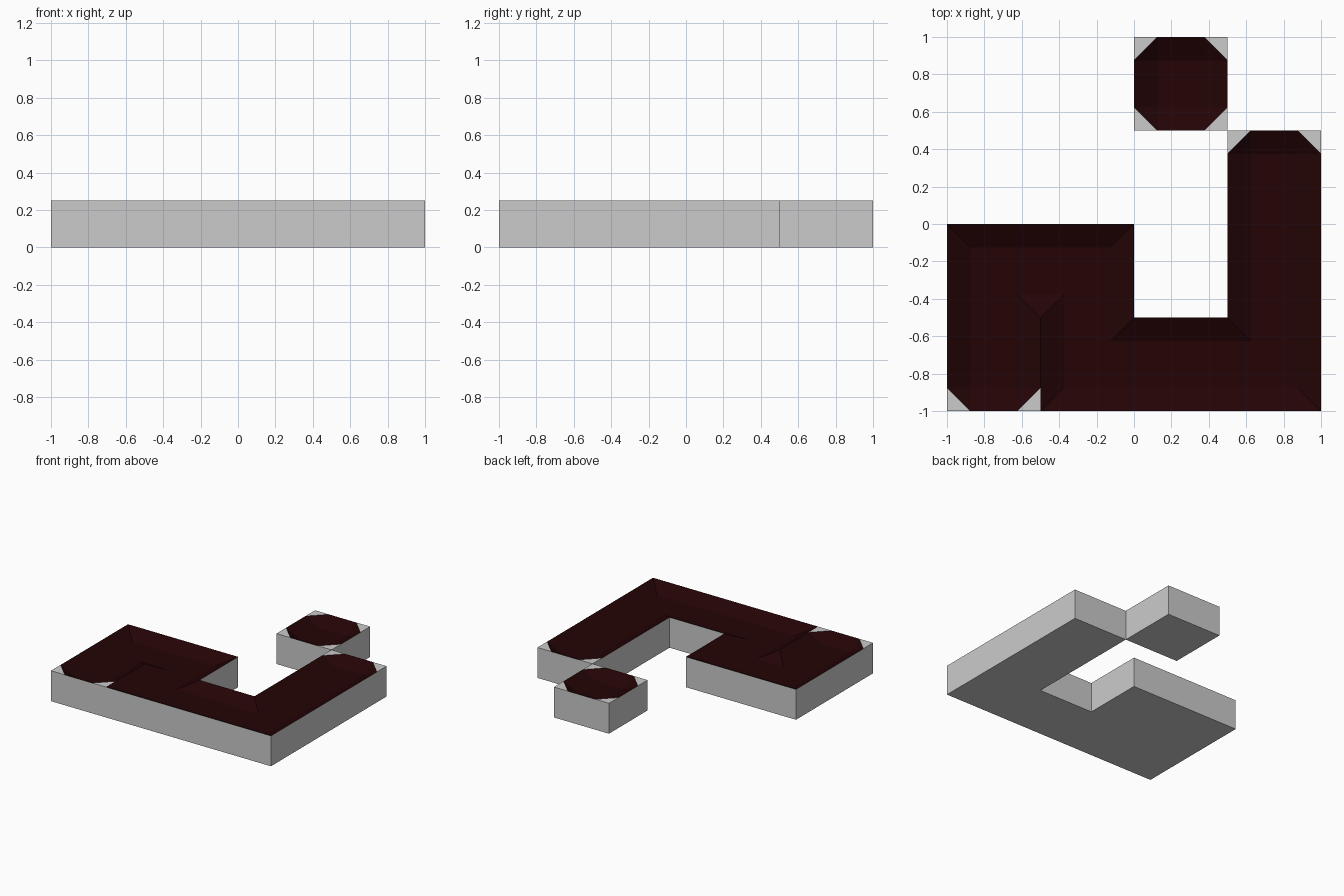
import bpy, bmesh
from mathutils import Vector

if "Cube" in bpy.data.objects:
    bpy.data.objects.remove(bpy.data.objects["Cube"])

H = 0.25     # block height
W = 0.125    # width of the sloped channel sides
D = 0.0625   # depth of the channel

dark = bpy.data.materials.new("dark_red")
dark.diffuse_color = (0.017, 0.001, 0.0015, 1)
dark.use_nodes = True
dark.node_tree.nodes["Principled BSDF"].inputs["Base Color"].default_value = dark.diffuse_color


def make_object(name, faces, mat=None):
    """Build a mesh from point loops and weld the shared corners."""
    bm = bmesh.new()
    for f in faces:
        bm.faces.new([bm.verts.new(p) for p in f])
    bmesh.ops.remove_doubles(bm, verts=bm.verts, dist=1e-5)
    me = bpy.data.meshes.new(name)
    bm.to_mesh(me)
    bm.free()
    if mat:
        me.materials.append(mat)
    bpy.context.collection.objects.link(bpy.data.objects.new(name, me))


def left(d):
    return Vector((-d.y, d.x))


def at(p, z):
    return (p.x, p.y, z)


def tray(name, outline, walls):
    """outline: (x, y, is_cut_corner), counter-clockwise; walls: outer footprint."""
    pts = [Vector(c[:2]) for c in outline]
    n = len(pts)
    body, basin, rims, floors = [], [], [], []
    for i, p in enumerate(pts):
        d1 = (p - pts[i - 1]).normalized()
        d2 = (pts[(i + 1) % n] - p).normalized()
        if d1.dot(d2) < -0.9:            # free end of a dividing ridge
            rim = [p]
            flo = [p + W * (d1 + left(d1)), p + W * (d1 + left(d2))]
            basin.append([at(p, H), at(flo[1], H - D), at(flo[0], H - D)])
        else:
            flo = [p + W * (left(d1) + left(d2))]
            rim = [p]
            if outline[i][2]:            # flat grey triangle in the corner
                rim = [p - W * d1, p + W * d2]
                body.append([at(p, H), at(rim[1], H), at(rim[0], H)])
                basin.append([at(rim[0], H), at(rim[1], H), at(flo[0], H - D)])
        rims.append(rim)
        floors.append(flo)
    # sloped sides and floor of the channel
    for i in range(n):
        j = (i + 1) % n
        basin.append([at(rims[i][-1], H), at(rims[j][0], H),
                      at(floors[j][0], H - D), at(floors[i][-1], H - D)])
    basin.append([at(p, H - D) for f in floors for p in f])
    # outer walls and underside
    for (ax, ay), (bx, by) in zip(walls, walls[1:] + walls[:1]):
        body.append([(ax, ay, 0), (bx, by, 0), (bx, by, H), (ax, ay, H)])
    body.append([(x, y, 0) for x, y in reversed(walls)])
    make_object(name + "_block", body)
    make_object(name + "_channel", basin, dark)


# winding path with a ridge dividing its first two legs
path = [(-1, -1, 1), (-.5, -1, 1), (-.5, -.5, 0), (-.5, -1, 0), (1, -1, 0),
        (1, .5, 1), (.5, .5, 1), (.5, -.5, 0), (0, -.5, 0), (0, 0, 0), (-1, 0, 0)]
tray("path", path, [(-1, -1), (1, -1), (1, .5), (.5, .5),
                    (.5, -.5), (0, -.5), (0, 0), (-1, 0)])

# single separate tile
square = [(0, .5), (.5, .5), (.5, 1), (0, 1)]
tray("tile", [(x, y, 1) for x, y in square], square)
